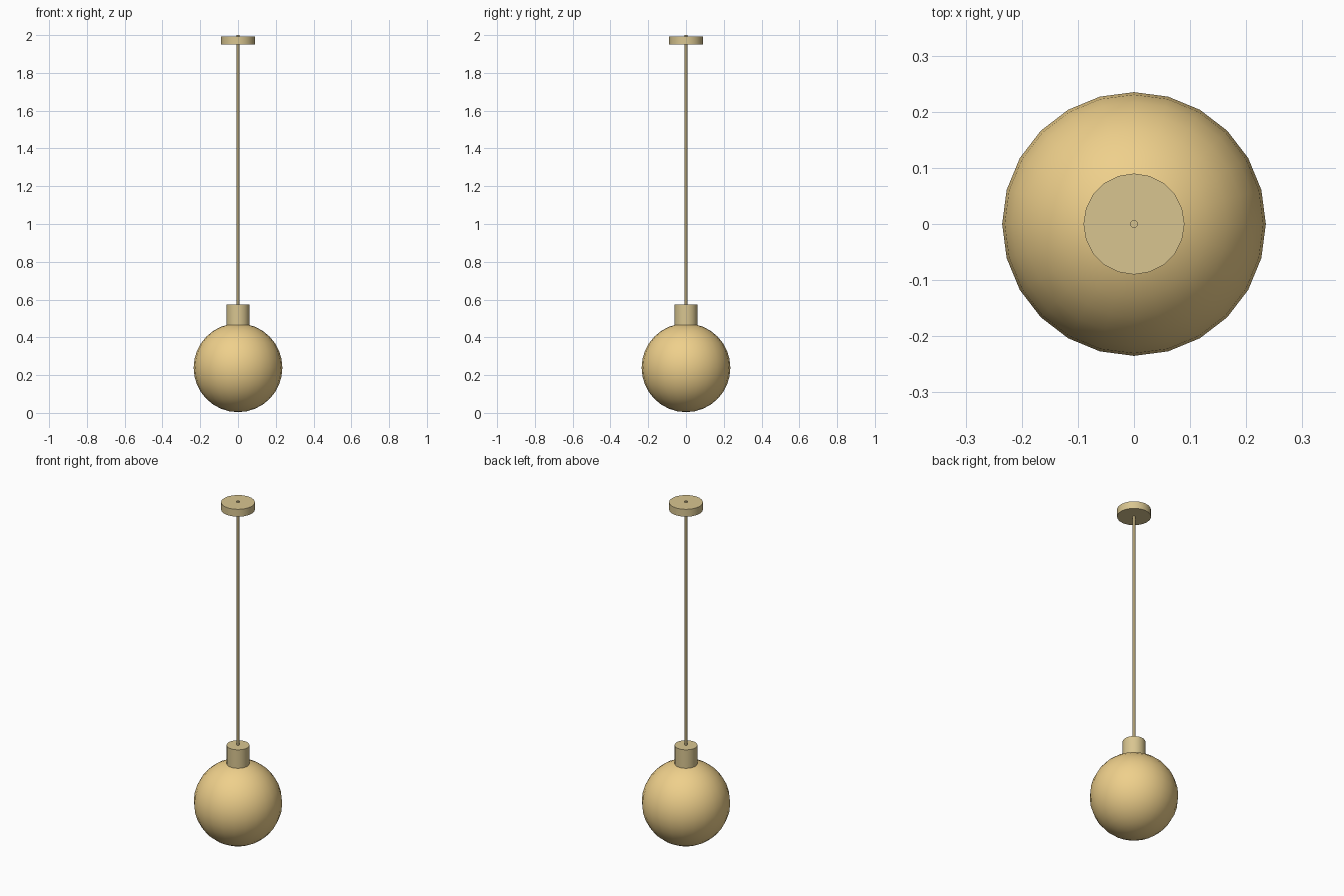
import bpy
import math

if "Cube" in bpy.data.objects:
    bpy.data.objects.remove(bpy.data.objects["Cube"])


def material(name, color):
    mat = bpy.data.materials.new(name)
    mat.diffuse_color = (*color, 1.0)
    mat.use_nodes = True
    mat.node_tree.nodes["Principled BSDF"].inputs["Base Color"].default_value = mat.diffuse_color
    return mat


brass = material("brass", (0.69, 0.56, 0.28))
amber = material("amber_glass", (0.86, 0.63, 0.26))


def finish(name, mat):
    obj = bpy.context.object
    obj.name = name
    obj.data.materials.append(mat)
    bpy.ops.object.shade_smooth_by_angle(angle=math.radians(35))
    return obj


def cylinder(name, radius, bottom, top, sides):
    bpy.ops.mesh.primitive_cylinder_add(
        vertices=sides, radius=radius, depth=top - bottom,
        location=(0, 0, (bottom + top) / 2))
    return finish(name, brass)


# Round globe shade
bpy.ops.mesh.primitive_uv_sphere_add(
    segments=24, ring_count=16, radius=0.235, location=(0, 0, 0.239))
finish("globe_shade", amber)

# Lamp holder on top of the globe
cylinder("lamp_holder", 0.061, 0.465, 0.573, 20)

# Thin hanging rod, poking just through the ceiling plate
cylinder("hanging_rod", 0.007, 0.50, 2.0, 12)

# Ceiling plate
cylinder("ceiling_plate", 0.09, 1.95, 1.993, 20)
